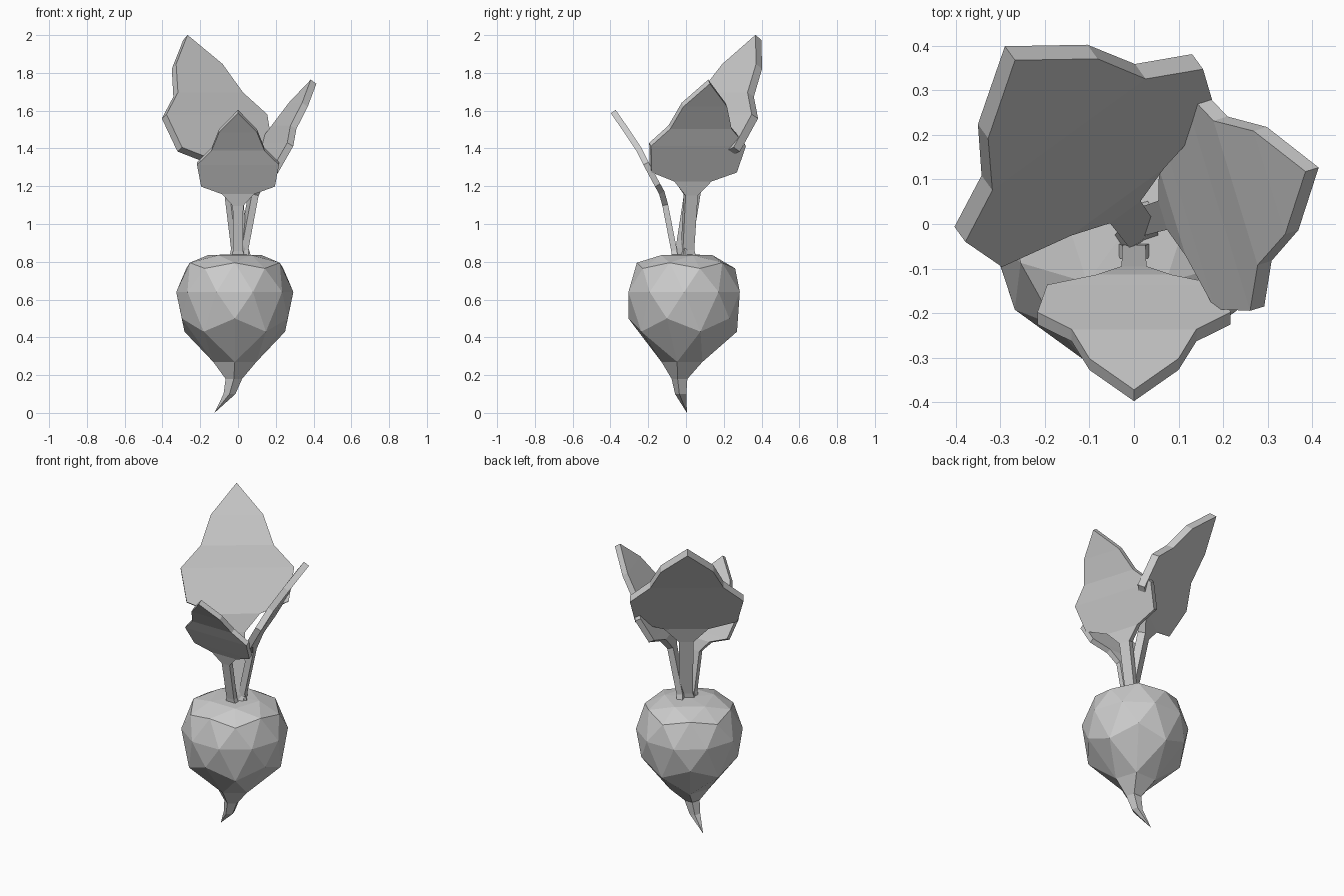
import bpy, bmesh, math
from mathutils import Vector

cube = bpy.data.objects.get("Cube")
if cube:
    bpy.data.objects.remove(cube, do_unlink=True)

grey = bpy.data.materials.new("plain grey")
grey.use_nodes = True
grey.diffuse_color = (0.6, 0.6, 0.6, 1)
grey.node_tree.nodes["Principled BSDF"].inputs["Base Color"].default_value = grey.diffuse_color


def add_object(name, bm):
    bmesh.ops.recalc_face_normals(bm, faces=bm.faces)
    mesh = bpy.data.meshes.new(name)
    bm.to_mesh(mesh)
    bm.free()
    mesh.materials.append(grey)
    obj = bpy.data.objects.new(name, mesh)
    bpy.context.collection.objects.link(obj)
    return obj


# Bulb: faceted sphere whose rings are moved to a turnip outline
# (ring height on the unit sphere, new radius, new height)
RINGS = [(1, 0, 0.84), (0.851, 0.15, 0.835), (0.526, 0.25, 0.795),
         (0.447, 0.27, 0.765), (0, 0.31, 0.64), (-0.447, 0.295, 0.5),
         (-0.526, 0.28, 0.43), (-0.851, 0.12, 0.27), (-1, 0, 0.27)]
CENTRE = Vector((-0.017, -0.01, 0))

bm = bmesh.new()
bmesh.ops.create_icosphere(bm, subdivisions=2, radius=1)
for v in bm.verts:
    _, radius, height = min(RINGS, key=lambda ring: abs(ring[0] - v.co.z))
    angle = math.atan2(v.co.y, v.co.x) + math.radians(18)
    v.co = CENTRE + Vector((radius * math.cos(angle), radius * math.sin(angle), height))

# Root: the open bottom ring is extruded down to a bent tip
# (x, y, z, radius)
bm.verts.ensure_lookup_table()
pole = min(bm.verts, key=lambda v: (v.co.z > 0.28, (v.co - CENTRE).xy.length))
bmesh.ops.delete(bm, geom=[pole], context='VERTS')
edges = [e for e in bm.edges if e.is_boundary]
for x, y, z, radius in [(-0.022, -0.03, 0.18, 0.046), (-0.045, -0.025, 0.1, 0.033),
                        (-0.125, 0.005, 0, 0)]:
    new = bmesh.ops.extrude_edge_only(bm, edges=edges)["geom"]
    ring = [g for g in new if isinstance(g, bmesh.types.BMVert)]
    edges = [g for g in new if isinstance(g, bmesh.types.BMEdge)
             and g.verts[0] in ring and g.verts[1] in ring]
    middle = sum((v.co for v in ring), Vector()) / len(ring)
    for v in ring:
        out = (v.co - middle).normalized()
        v.co = Vector((x, y, z)) + out * radius
bmesh.ops.remove_doubles(bm, verts=bm.verts, dist=0.0005)
add_object("bulb_and_root", bm)

# Leaf outline from stalk foot to tip: (outward, up, half width)
LEAF = [(0, -0.01, 0.036), (0.003, 0.02, 0.026), (0.05, 0.26, 0.028),
        (0.068, 0.325, 0.085), (0.09, 0.365, 0.195), (0.152, 0.48, 0.217),
        (0.19, 0.556, 0.14), (0.255, 0.654, 0.1), (0.325, 0.755, 0)]


def add_leaf(name, degrees, start, scale):
    """One stalk and blade, leaning outward in the given direction."""
    a = math.radians(degrees)
    out = Vector((math.cos(a), math.sin(a), 0))
    side = Vector((-math.sin(a), math.cos(a), 0))
    bm = bmesh.new()
    rows = []
    for r, up, half in LEAF:
        mid = out * (start + r * scale) + Vector((0, 0, 0.84 + up * scale))
        signs = (-1, 1) if half else (0,)
        rows.append([bm.verts.new(mid + side * (s * half * scale)) for s in signs])
    for low, high in zip(rows, rows[1:]):
        bm.faces.new(low + high[::-1])
    obj = add_object(name, bm)
    thick = obj.modifiers.new("thickness", 'SOLIDIFY')
    thick.thickness = 0.031 * scale
    thick.offset = 0
    thick.use_even_offset = True


add_leaf("front_leaf", -90, 0.06, 1.0)
add_leaf("large_back_leaf", 126, -0.02, 1.52)
add_leaf("left_leaf", 17, 0.025, 1.21)
